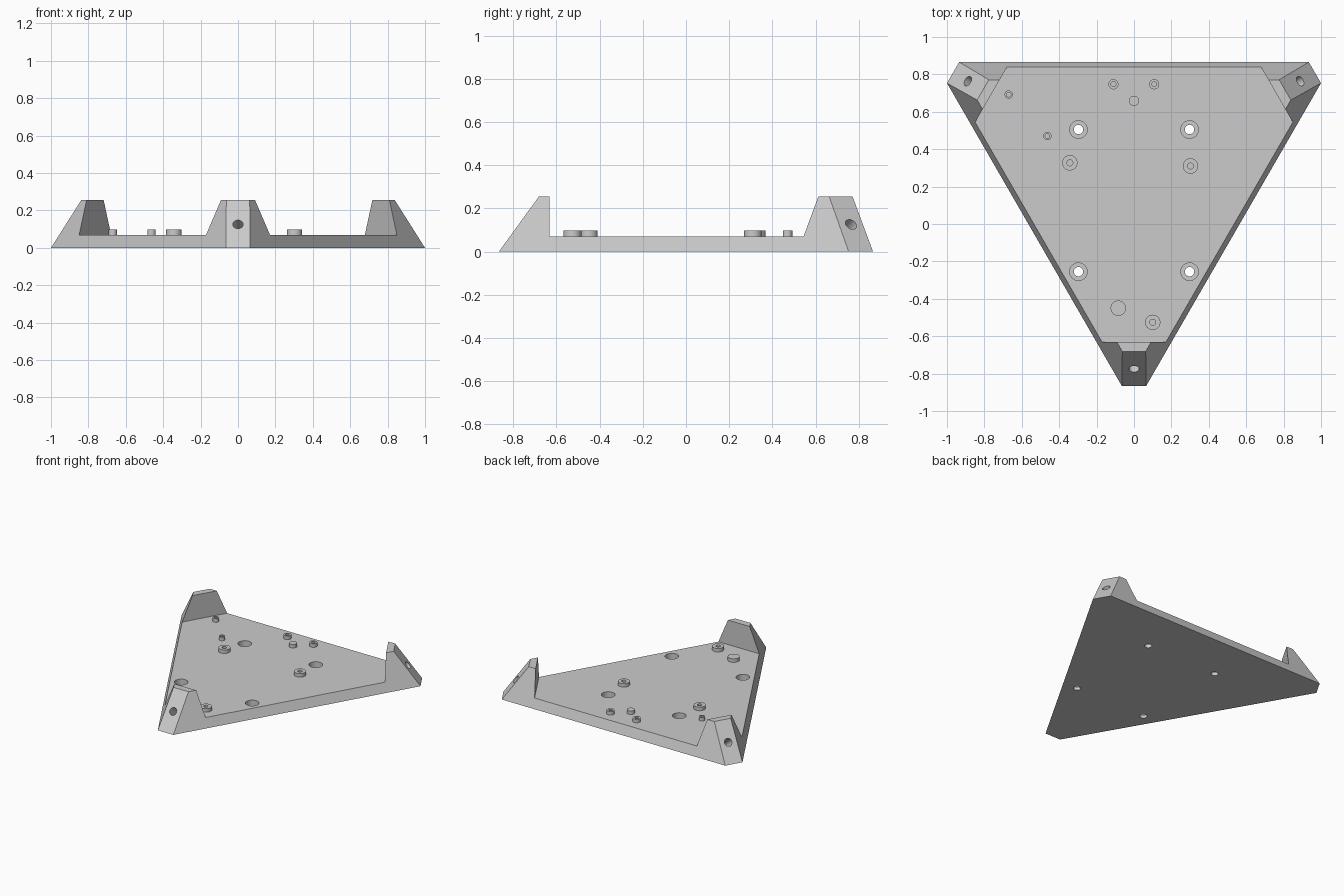
import bpy, bmesh
from math import pi, radians, cos, sin
from mathutils import Matrix, Vector

if "Cube" in bpy.data.objects:
    bpy.data.objects.remove(bpy.data.objects["Cube"], do_unlink=True)

CENTRE = Vector((0, 0.251, 0))
HEIGHT, FLOOR, PEG_TOP = 0.255, 0.07, 0.097
TURNS = [radians(a) for a in (0, 120, 240)]

grey = bpy.data.materials.new("plain_grey")
grey.use_nodes = True
colour = (0.6, 0.6, 0.6, 1)
grey.diffuse_color = colour
grey.node_tree.nodes["Principled BSDF"].inputs["Base Color"].default_value = colour


def make_object(name, bm):
    bmesh.ops.recalc_face_normals(bm, faces=bm.faces)
    mesh = bpy.data.meshes.new(name)
    bm.to_mesh(mesh)
    bm.free()
    mesh.materials.append(grey)
    obj = bpy.data.objects.new(name, mesh)
    bpy.context.collection.objects.link(obj)
    return obj


def loft(name, rings):
    """Closed solid through rings that have equal point counts."""
    bm = bmesh.new()
    loops = [[bm.verts.new(p) for p in ring] for ring in rings]
    n = len(loops[0])
    for low, high in zip(loops, loops[1:]):
        for i in range(n):
            j = (i + 1) % n
            bm.faces.new((low[i], low[j], high[j], high[i]))
    bm.faces.new(loops[0])
    bm.faces.new(loops[-1])
    return make_object(name, bm)


def lathe(name, profile, place, sides=32):
    """Round solid from (radius, height) steps, put in position by a matrix."""
    rings = [[place @ Vector((r * cos(2 * pi * i / sides), r * sin(2 * pi * i / sides), z))
              for i in range(sides)] for r, z in profile]
    obj = loft(name, rings)
    for face in obj.data.polygons:
        face.use_smooth = len(face.vertices) == 4
    obj.data.set_sharp_from_angle(angle=radians(35))
    return obj


def outline(half_width, reach, z):
    """Triangle with cut corners, one corner pointing to the front."""
    return [CENTRE + Matrix.Rotation(t, 3, 'Z') @ Vector((x, -reach, z))
            for t in TURNS for x in (-half_width, half_width)]


# Tapered body, from which everything else is cut
body = loft("base_with_corner_posts", [outline(0.065, 1.117, 0), outline(0.0625, 0.932, HEIGHT)])
cutters = []

# Recess that leaves the floor plate and three corner posts
tri = [CENTRE + Matrix.Rotation(t, 3, 'Z') @ Vector((0, 2 * 0.882, 0)) for t in TURNS]
cutters.append(loft("recess_cutter", [[p + Vector((0, 0, z)) for p in tri] for z in (FLOOR, 0.4)]))

# Counterbored screw holes through the plate
for x in (-0.297, 0.297):
    for y in (-0.255, 0.505):
        steps = [(0.025, -0.05), (0.025, 0.025), (0.047, 0.025), (0.047, 0.1)]
        cutters.append(lathe("screw_hole_cutter", steps, Matrix.Translation((x, y, 0))))

# Blind holes square to the sloping outer face of each post
slope = Vector((0, -HEIGHT, 1.117 - 0.932)).normalized().to_track_quat('Z', 'Y').to_matrix().to_4x4()
for t in TURNS:
    place = (Matrix.Translation(CENTRE) @ Matrix.Rotation(t, 4, 'Z')
             @ Matrix.Translation((0, -1.025, 0.125)) @ slope)
    cutters.append(lathe("post_hole_cutter", [(0.028, -0.12), (0.028, 0.08)], place))

for cutter in cutters:
    cutter.hide_render = True
    cutter.hide_viewport = True
    mod = body.modifiers.new(cutter.name, 'BOOLEAN')
    mod.operation = 'DIFFERENCE'
    mod.solver = 'EXACT'
    mod.object = cutter

# Bake the cuts and drop the helpers
cut_mesh = bpy.data.meshes.new_from_object(body.evaluated_get(bpy.context.evaluated_depsgraph_get()))
body.modifiers.clear()
body.data = cut_mesh
for cutter in cutters:
    bpy.data.objects.remove(cutter, do_unlink=True)

# Standoff pegs: x, y, radius, bore radius (zero means solid)
pegs = [
    (-0.67, 0.692, 0.022, 0.012), (-0.463, 0.47, 0.022, 0.012),
    (-0.11, 0.747, 0.027, 0.013), (0.108, 0.747, 0.027, 0.013),
    (0, 0.658, 0.027, 0), (-0.343, 0.327, 0.041, 0.016),
    (0.302, 0.31, 0.041, 0.016), (-0.084, -0.45, 0.041, 0),
    (0.1, -0.526, 0.041, 0.016),
]
for x, y, radius, bore in pegs:
    steps = [(radius, FLOOR - 0.01), (radius, PEG_TOP)]
    if bore:
        steps += [(bore, PEG_TOP), (bore, FLOOR + 0.002)]
    lathe("bored_standoff" if bore else "solid_standoff", steps, Matrix.Translation((x, y, 0)))
